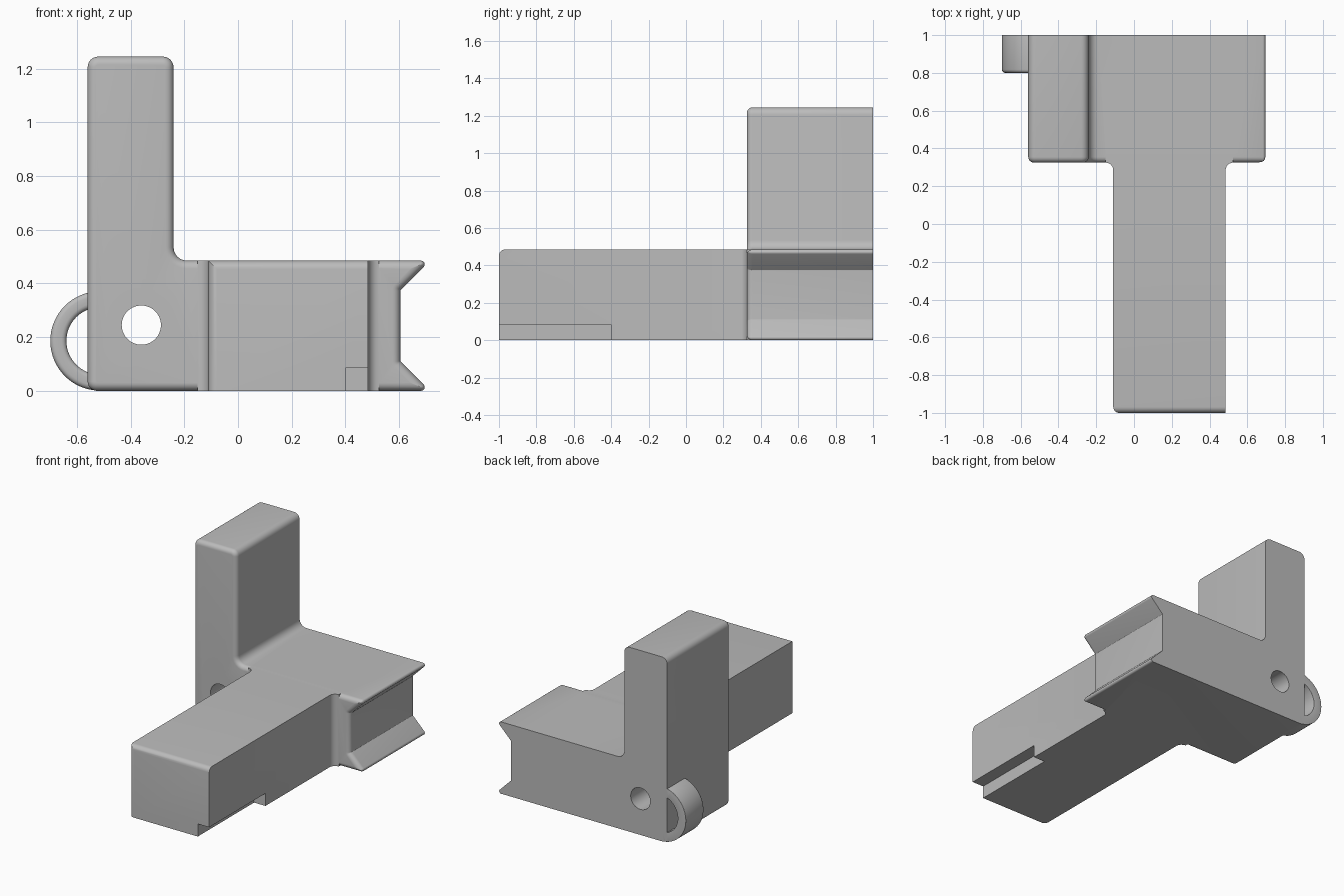
import bpy, bmesh, math
from mathutils import Vector, Matrix

if "Cube" in bpy.data.objects:
    bpy.data.objects.remove(bpy.data.objects["Cube"])

grey = bpy.data.materials.new("plain_grey")
grey.use_nodes = True
tone = (0.5, 0.5, 0.5, 1)
grey.diffuse_color = tone
grey.node_tree.nodes["Principled BSDF"].inputs["Base Color"].default_value = tone


def finish(bm, name):
    bmesh.ops.recalc_face_normals(bm, faces=bm.faces)
    mesh = bpy.data.meshes.new(name)
    bm.to_mesh(mesh)
    bm.free()
    mesh.materials.append(grey)
    obj = bpy.data.objects.new(name, mesh)
    bpy.context.collection.objects.link(obj)
    return obj


def rounded(corners, inset=0, steps=6):
    """Counter-clockwise outline from (x, y, radius) corners, offset inward."""
    pts = [Vector(c[:2]) for c in corners]
    out = []
    for i, p in enumerate(pts):
        a = (p - pts[i - 1]).normalized()
        b = (pts[(i + 1) % len(pts)] - p).normalized()
        na, nb = Vector((-a.y, a.x)), Vector((-b.y, b.x))
        convex = a.cross(b) > 0
        mitre = (na + nb) / (1 + na.dot(nb))
        corner = p + mitre * inset
        r = corners[i][2]
        r = max(r - inset, 0.001) if convex else r + inset
        side = 1 if convex else -1
        centre = corner + mitre * r * side
        turn = math.atan2(a.cross(b), a.dot(b))
        spoke = -na * side * r
        for k in range(steps + 1):
            out.append(centre + Matrix.Rotation(turn * k / steps, 2) @ spoke)
    return out


def loft(name, rings):
    """Closed solid through rings of equal vertex count."""
    bm = bmesh.new()
    loops = [[bm.verts.new(p) for p in ring] for ring in rings]
    n = len(loops[0])
    for lo, hi in zip(loops, loops[1:]):
        for i in range(n):
            j = (i + 1) % n
            bm.faces.new((lo[i], lo[j], hi[j], hi[i]))
    bm.faces.new(loops[0])
    bm.faces.new(loops[-1])
    return finish(bm, name)


def rod(name, radius, start, end, sides=64):
    start, end = Vector(start), Vector(end)
    axis = end - start
    bm = bmesh.new()
    bmesh.ops.create_cone(bm, cap_ends=True, segments=sides, radius1=radius,
                          radius2=radius, depth=axis.length)
    turn = axis.to_track_quat("Z", "Y").to_matrix().to_4x4()
    bm.transform(Matrix.Translation((start + end) / 2) @ turn)
    return finish(bm, name)


def combine(target, other, operation):
    mod = target.modifiers.new(other.name, "BOOLEAN")
    mod.object, mod.operation, mod.solver = other, operation, "EXACT"
    bpy.context.view_layer.objects.active = target
    bpy.ops.object.modifier_apply(modifier=mod.name)
    bpy.data.objects.remove(other)


# Upright bracket with dovetail groove and softened front rim
profile = [(-.56, 0, .035), (.715, 0, .014), (.605, .11, .003),
           (.605, .375, .003), (.715, .485, .014), (-.24, .485, .05),
           (-.24, 1.245, .04), (-.56, 1.245, .04)]
rim, front, back = .03, .325, 1
rings = []
for k in range(6, -1, -1):
    a = math.pi / 2 * k / 6
    y = front + rim * (1 - math.sin(a))
    rings.append([(p.x, y, p.y) for p in rounded(profile, rim * (1 - math.cos(a)))])
rings.append([(x, back, z) for x, _, z in rings[-1]])
body = loft("bracket_body", rings)

# Forward arm, flaring into the bracket
plan = [(-.11, -1), (.485, -1)]
plan += [(.525 - .04 * math.cos(t * math.pi / 12), .285 + .04 * math.sin(t * math.pi / 12))
         for t in range(7)]
plan += [(.525, .38), (-.15, .38)]
plan += [(-.15 + .04 * math.sin(t * math.pi / 12), .285 + .04 * math.cos(t * math.pi / 12))
         for t in range(7)]
arm = loft("arm", [[(x, y, z) for x, y in plan] for z in (0, .485)])
bm = bmesh.new()
bm.from_mesh(arm.data)
edges = [e for e in bm.edges if all(v.co.y < -.99 for v in e.verts)
         and (all(v.co.z > .4 for v in e.verts) or all(v.co.x < 0 for v in e.verts))]
bmesh.ops.bevel(bm, geom=edges, offset=.032, segments=6, profile=.5, affect="EDGES")
bm.to_mesh(arm.data)
bm.free()
combine(body, arm, "UNION")

# Side loop, a revolved section with rounded front edges
section = rounded([(.125, .8, .018), (.185, .8, .018), (.185, 1, .001), (.125, 1, .001)], steps=4)
bm = bmesh.new()
spins = 64
loops = []
for i in range(spins):
    a = math.tau * i / spins
    loops.append([bm.verts.new((-.514 + p.x * math.cos(a), p.y, .186 + p.x * math.sin(a)))
                  for p in section])
for i in range(spins):
    here, there = loops[i], loops[(i + 1) % spins]
    for j in range(len(section)):
        k = (j + 1) % len(section)
        bm.faces.new((here[j], here[k], there[k], there[j]))
combine(body, finish(bm, "side_loop"), "UNION")

# Notch under the arm
bm = bmesh.new()
bmesh.ops.create_cube(bm, size=1, matrix=Matrix.Translation((.5, -.8, -.015))
                      @ Matrix.Diagonal((.2, .8, .2, 1)))
combine(body, finish(bm, "notch"), "DIFFERENCE")

# Bolt holes with counterbores, and the shallow scoop at the back
cuts = [rod("bracket_hole", .073, (-.36, .2, .245), (-.36, 1.1, .245)),
        rod("bracket_counterbore", .131, (-.36, .2, .245), (-.36, .385, .245)),
        rod("arm_hole", .091, (-.3, -.705, .245), (.7, -.705, .245)),
        rod("arm_counterbore", .16, (-.3, -.705, .245), (.05, -.705, .245)),
        rod("back_scoop", .42, (.26, .88, .815), (.26, 1.1, .815), 128)]
for cutter in cuts:
    combine(body, cutter, "DIFFERENCE")

bpy.ops.object.select_all(action="DESELECT")
body.select_set(True)
bpy.context.view_layer.objects.active = body
bpy.ops.object.shade_smooth_by_angle(angle=math.radians(30))
